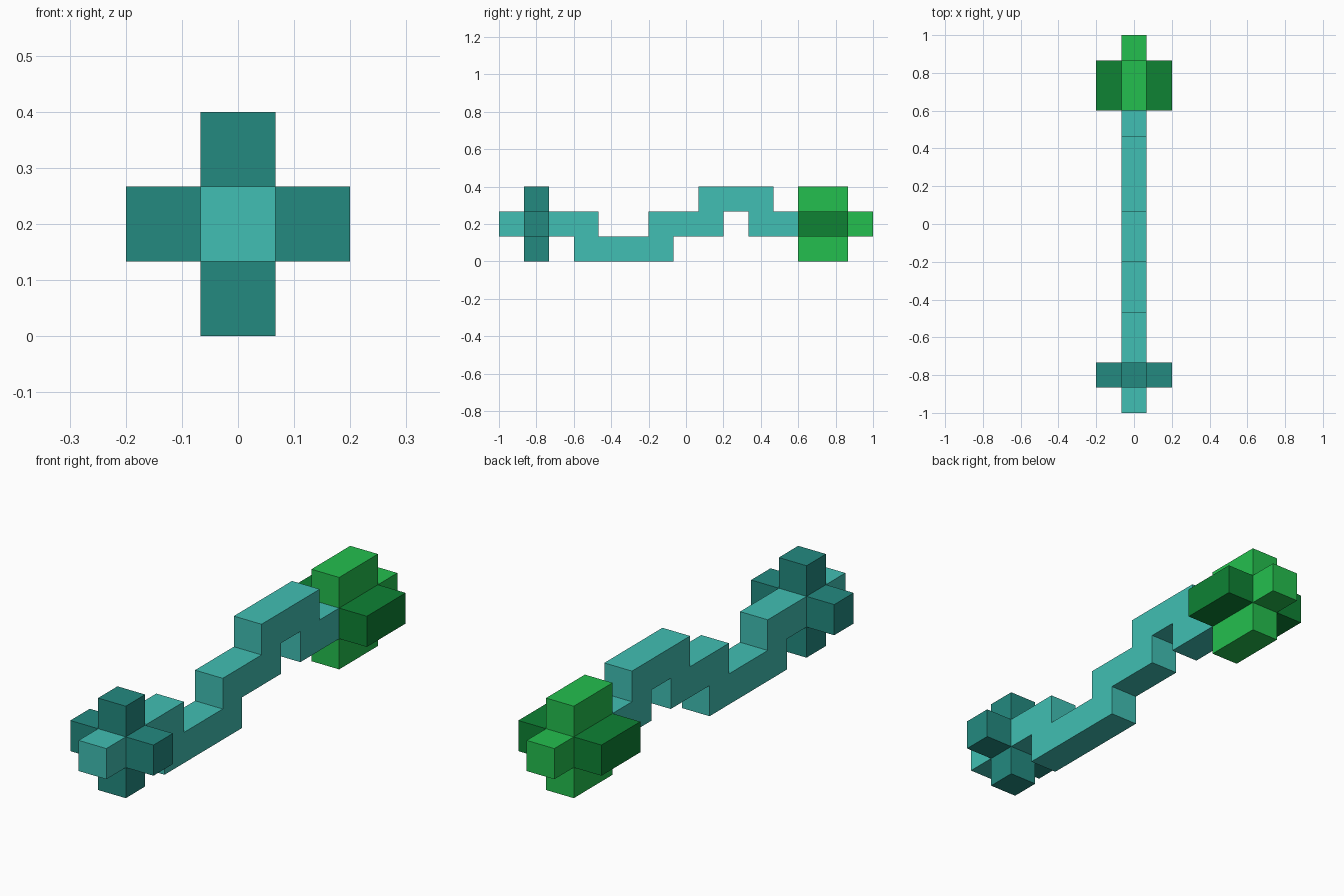
import bpy
import bmesh
from mathutils import Vector

if "Cube" in bpy.data.objects:
    bpy.data.objects.remove(bpy.data.objects["Cube"])

U = 2 / 15  # one block; the model is 15 blocks long


def material(name, rgb):
    m = bpy.data.materials.new(name)
    linear = [((c / 255 + 0.055) / 1.055) ** 2.4 for c in rgb]
    m.diffuse_color = (*linear, 1)
    m.use_nodes = True
    m.node_tree.nodes["Principled BSDF"].inputs["Base Color"].default_value = m.diffuse_color
    return m


TEAL = material("light teal", (65, 191, 179))
DARK_TEAL = material("dark teal", (35, 138, 128))
GREEN = material("bright green", (36, 191, 78))
DARK_GREEN = material("dark green", (14, 130, 52))


def finish(name, bm, mat):
    bmesh.ops.recalc_face_normals(bm, faces=bm.faces[:])
    me = bpy.data.meshes.new(name)
    bm.to_mesh(me)
    bm.free()
    me.materials.append(mat)
    bpy.context.collection.objects.link(bpy.data.objects.new(name, me))


def extrude_profile(name, points, mat):
    """Extrude a (y, z) outline, in blocks, one block wide across x."""
    bm = bmesh.new()
    face = bm.faces.new([bm.verts.new((-U / 2, y * U, z * U)) for y, z in points])
    ext = bmesh.ops.extrude_face_region(bm, geom=[face])
    verts = [g for g in ext["geom"] if isinstance(g, bmesh.types.BMVert)]
    bmesh.ops.translate(bm, verts=verts, vec=(U, 0, 0))
    finish(name, bm, mat)


def block(name, x, z, y0, y1, mat):
    """A block centred on (x, z) and running from y0 to y1, in blocks."""
    bm = bmesh.new()
    bmesh.ops.create_cube(bm, size=U)
    for v in bm.verts:
        v.co.y *= y1 - y0
        v.co += Vector((x, (y0 + y1) / 2, z)) * U
    finish(name, bm, mat)


# Stepped shaft, including the front tip
extrude_profile("stepped_shaft", [
    (-7.5, 1), (-4.5, 1), (-4.5, 0), (-0.5, 0), (-0.5, 1), (1.5, 1), (1.5, 2),
    (2.5, 2), (2.5, 1), (4.5, 1), (4.5, 2), (3.5, 2), (3.5, 3), (0.5, 3),
    (0.5, 2), (-1.5, 2), (-1.5, 1), (-3.5, 1), (-3.5, 2), (-7.5, 2)], TEAL)

# Four-armed crosses at the front and the back
for side, x, z in (("left", -1, 1.5), ("right", 1, 1.5),
                   ("upper", 0, 2.5), ("lower", 0, 0.5)):
    block(f"front_{side}_arm", x, z, -6.5, -5.5, DARK_TEAL)
    block(f"back_{side}_arm", x, z, 4.5, 6.5, DARK_GREEN if x else GREEN)

# Back core and tip
block("back_tip", 0, 1.5, 4.5, 7.5, GREEN)
